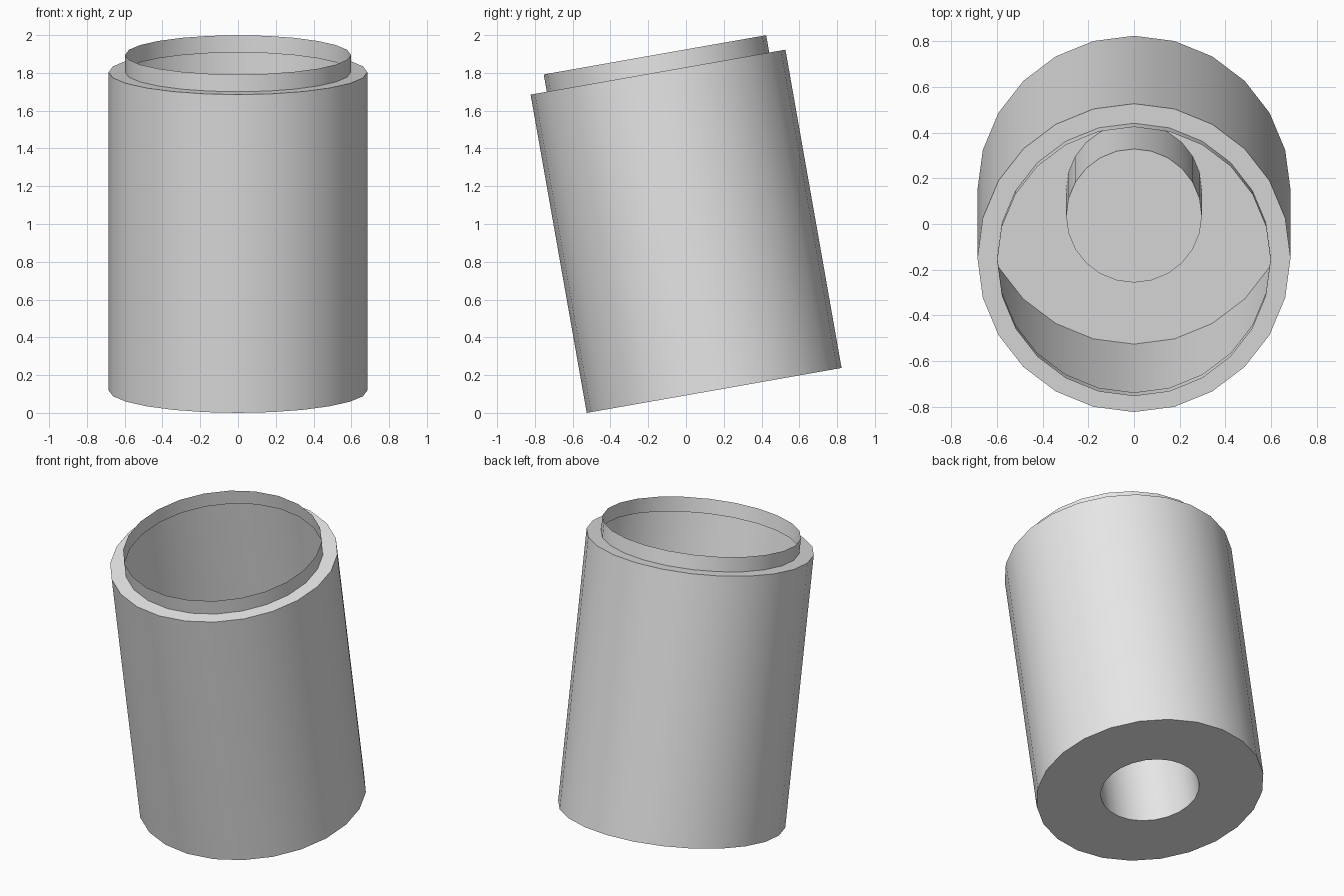
import bpy
import bmesh
from math import sin, cos, radians, tau

SIDES = 24
TILT = radians(10)
BODY_R, LIP_R, WELL_R = 0.685, 0.598, 0.297
BODY_H, LIP_H, WELL_H = 1.711, 1.804, 0.65

cube = bpy.data.objects.get("Cube")
if cube:
    bpy.data.objects.remove(cube, do_unlink=True)

grey = bpy.data.materials.new("light grey")
grey.use_nodes = True
grey.diffuse_color = (0.8, 0.8, 0.8, 1)
grey.node_tree.nodes["Principled BSDF"].inputs["Base Color"].default_value = (0.8, 0.8, 0.8, 1)


def turned_sheet(name, profile, cap_start=False):
    """Revolve a (radius, height) profile into an open sheet, tilted forward."""
    bm = bmesh.new()
    rings = []
    for radius, height in profile:
        angles = [tau * i / SIDES for i in range(SIDES)]
        rings.append([bm.verts.new((radius * cos(a), radius * sin(a), height)) for a in angles])
    for low, high in zip(rings, rings[1:]):
        for i in range(SIDES):
            j = (i + 1) % SIDES
            bm.faces.new((low[i], low[j], high[j], high[i]))
    if cap_start:
        bm.faces.new(list(reversed(rings[0])))
    mesh = bpy.data.meshes.new(name)
    bm.to_mesh(mesh)
    bm.free()
    mesh.materials.append(grey)
    obj = bpy.data.objects.new(name, mesh)
    bpy.context.collection.objects.link(obj)
    obj.rotation_euler.x = TILT
    obj.location = (0, 0.149, BODY_R * sin(TILT))
    bpy.ops.object.select_all(action='DESELECT')
    obj.select_set(True)
    bpy.context.view_layer.objects.active = obj
    bpy.ops.object.shade_smooth_by_angle(angle=radians(30))
    return obj


# Thin outer wall with the flat shoulder and raised lip
turned_sheet("outer_shell", [(BODY_R, 0), (BODY_R, BODY_H), (LIP_R, BODY_H), (LIP_R, LIP_H)])

# Flat floor with its round opening
turned_sheet("base_ring", [(WELL_R, 0), (BODY_R, 0)])

# Closed well rising inside from the opening
turned_sheet("base_well", [(WELL_R, WELL_H), (WELL_R, 0)], cap_start=True)
